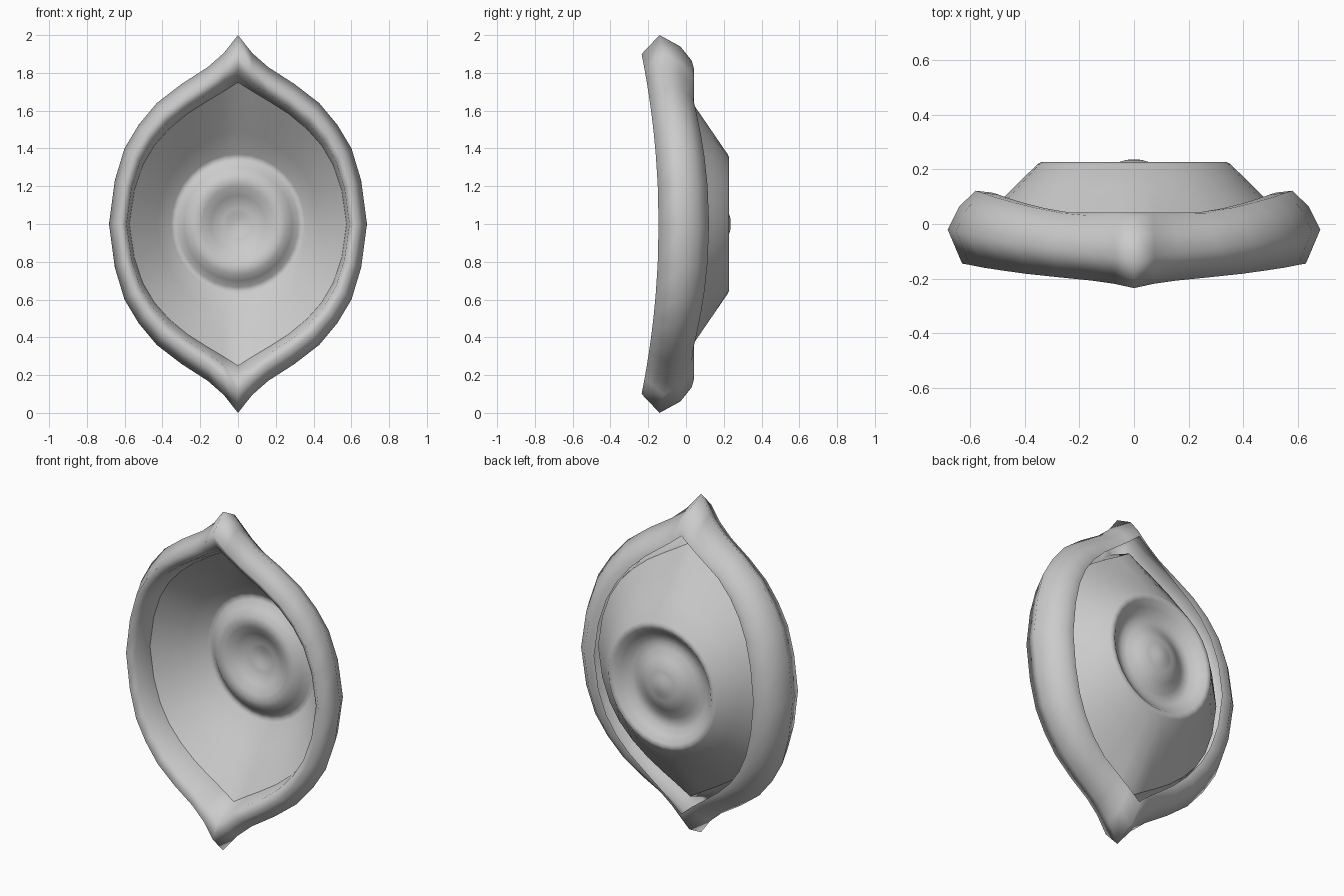
import bpy, bmesh, math

if "Cube" in bpy.data.objects:
    bpy.data.objects.remove(bpy.data.objects["Cube"])

# Quarter outlines from side (1, 0) to tip (0, 1): pinched tip and plain almond
PINCHED = [(1, 0), (.955, .23), (.88, .40), (.77, .525), (.63, .64),
           (.44, .74), (.235, .83), (.11, .905), (0, 1)]
ALMOND = [(1, 0), (.955, .24), (.875, .42), (.77, .56), (.63, .68),
          (.47, .785), (.30, .87), (.15, .935), (0, 1)]


def full_loop(quarter):
    """Mirror a quarter outline into a closed 32-point loop."""
    q = quarter
    loop = list(q)
    loop += [(-x, z) for x, z in reversed(q[:-1])]
    loop += [(-x, -z) for x, z in q[1:]]
    loop += [(x, -z) for x, z in list(reversed(q[:-1]))[:-1]]
    return loop


def almond_ring(side_x, side_y, tip_z, tip_y, pinch, bend=1.0):
    """Almond loop whose depth bends from side_y at the middle to tip_y at the tips."""
    pts = []
    for (ax, az), (bx, bz) in zip(full_loop(PINCHED), full_loop(ALMOND)):
        x = bx + (ax - bx) * pinch
        z = bz + (az - bz) * pinch
        t = min(1, (z / bend) ** 2)
        pts.append((x * side_x, side_y + (tip_y - side_y) * t, 1 + z * tip_z))
    return pts


def round_ring(r, y):
    """Slightly tall circular loop, starting at +x."""
    n = 32
    return [(.955 * r * math.cos(2 * math.pi * i / n), y,
             1 + r * math.sin(2 * math.pi * i / n)) for i in range(n)]


def loft(name, rings, centre=None):
    """Skin neighbouring loops, optionally closing the last one to a point."""
    bm = bmesh.new()
    vs = [[bm.verts.new(p) for p in ring] for ring in rings]
    n = len(vs[0])
    for a, b in zip(vs, vs[1:]):
        for i in range(n):
            j = (i + 1) % n
            bm.faces.new((a[i], a[j], b[j], b[i]))
    if centre:
        c = bm.verts.new(centre)
        for i in range(n):
            bm.faces.new((vs[-1][i], vs[-1][(i + 1) % n], c))
    bmesh.ops.recalc_face_normals(bm, faces=bm.faces)
    for f in bm.faces:
        f.smooth = True
    me = bpy.data.meshes.new(name)
    bm.to_mesh(me)
    bm.free()
    ob = bpy.data.objects.new(name, me)
    bpy.context.collection.objects.link(ob)
    return ob


# Rim: open rounded channel running round the almond
join = almond_ring(.575, 0, .75, -.04, .15)
loft("rim", [
    join,
    almond_ring(.59, -.115, .81, -.195, .5),
    almond_ring(.63, -.145, .90, -.235, .9),
    almond_ring(.683, -.02, 1.0, -.14, 1),
    almond_ring(.64, .065, .94, -.03, .9, .85),
    almond_ring(.58, .122, .865, .03, .6, .8),
    almond_ring(.52, .115, .82, .043, .3, .75),
])

# Dish: sloping wall from rim to round ridge, then groove, disc and centre bump
circle = round_ring(.37, .22)
wall = [[tuple(a + (b - a) * t for a, b in zip(p, q)) for p, q in zip(join, circle)]
        for t in (0, .33, .66)]
profile = [(.37, .22), (.355, .227), (.335, .222), (.30, .19), (.265, .165), (.235, .158),
           (.20, .165), (.15, .195), (.11, .216), (.085, .22), (.06, .226), (.03, .235)]
loft("dish", wall + [round_ring(r, y) for r, y in profile], (0, .237, 1))
